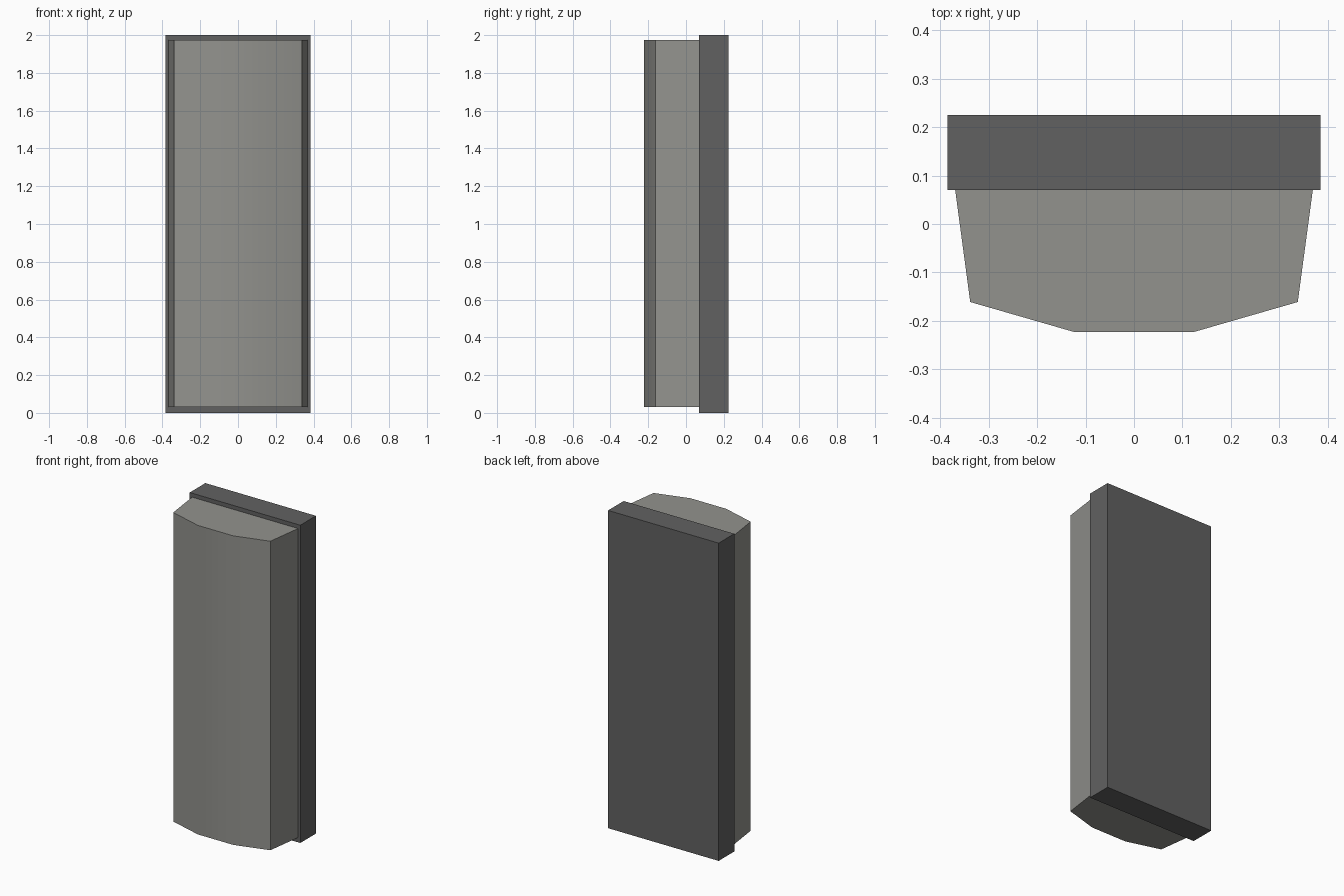
import bpy, bmesh
from math import radians

if "Cube" in bpy.data.objects:
    bpy.data.objects.remove(bpy.data.objects["Cube"])


def prism(name, profile, z0, z1, colour):
    """Extrude an xy outline from z0 up to z1."""
    bm = bmesh.new()
    base = bm.faces.new([bm.verts.new((x, y, z0)) for x, y in profile])
    top = bmesh.ops.extrude_face_region(bm, geom=[base], use_keep_orig=True)
    verts = [g for g in top["geom"] if isinstance(g, bmesh.types.BMVert)]
    bmesh.ops.translate(bm, verts=verts, vec=(0, 0, z1 - z0))
    bmesh.ops.recalc_face_normals(bm, faces=bm.faces)
    mesh = bpy.data.meshes.new(name)
    bm.to_mesh(mesh)
    bm.free()
    obj = bpy.data.objects.new(name, mesh)
    bpy.context.collection.objects.link(obj)
    mat = bpy.data.materials.new(name + "_grey")
    mat.diffuse_color = (*colour, 1)
    mat.use_nodes = True
    mat.node_tree.nodes["Principled BSDF"].inputs["Base Color"].default_value = mat.diffuse_color
    mesh.materials.append(mat)
    return obj


def mirrored(half):
    """Complete a right-hand half outline across x = 0."""
    return half + [(-x, y) for x, y in reversed(half)]


# Flat slab at the back
prism("back_plate", mirrored([(0.385, 0.07), (0.385, 0.225)]), 0, 2,
      (0.12, 0.12, 0.12))

# Tapered body with a softly bowed front
body = prism("front_body",
             mirrored([(0.369, 0.07), (0.338, -0.161), (0.123, -0.223)]),
             0.03, 1.975, (0.29, 0.29, 0.27))
bpy.context.view_layer.objects.active = body
body.select_set(True)
bpy.ops.object.shade_smooth_by_angle(angle=radians(30))
